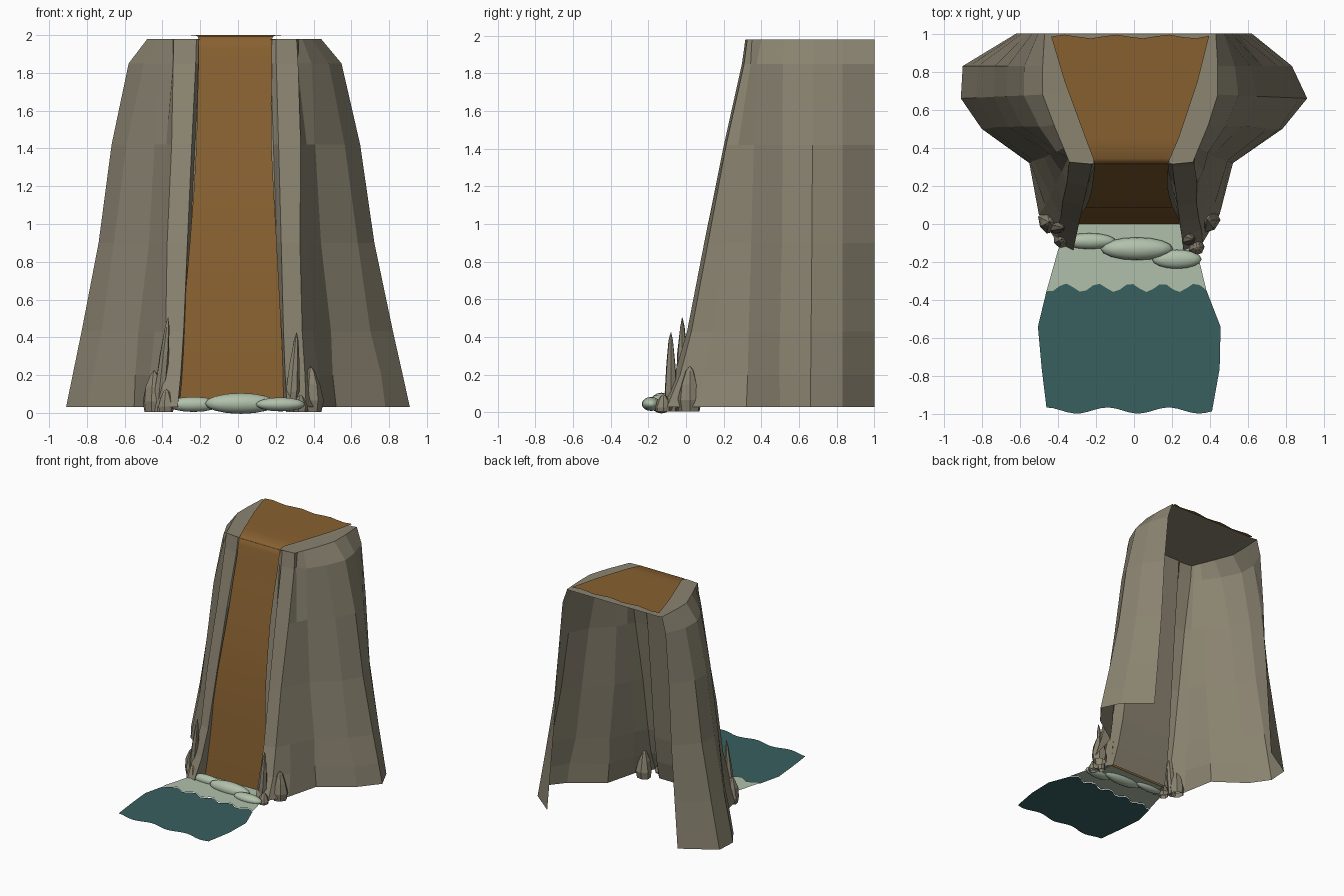
import bpy, bmesh, math, random
from mathutils import Vector

if "Cube" in bpy.data.objects:
    bpy.data.objects.remove(bpy.data.objects["Cube"])
random.seed(4)

def material(name, rgb):
    m = bpy.data.materials.new(name)
    m.diffuse_color = (*rgb, 1)
    m.use_nodes = True
    m.node_tree.nodes["Principled BSDF"].inputs["Base Color"].default_value = m.diffuse_color
    return m

STONE = material("grey brown stone", (.255, .228, .163))
WATER = material("amber falling water", (.245, .118, .030))
POOL = material("deep teal water", (.040, .115, .115))
FOAM = material("pale green foam", (.44, .53, .41))

def finish(name, bm, mat, smooth=False):
    me = bpy.data.meshes.new(name)
    bm.to_mesh(me)
    bm.free()
    me.materials.append(mat)
    ob = bpy.data.objects.new(name, me)
    bpy.context.collection.objects.link(ob)
    for p in me.polygons:
        p.use_smooth = smooth
    return ob

def grid(bm, rows, flip=False):
    """Skin a list of equal-length rows of points."""
    vs = [[bm.verts.new(p) for p in r] for r in rows]
    for a, b in zip(vs, vs[1:]):
        for i in range(len(a) - 1):
            q = (a[i], a[i + 1], b[i + 1], b[i])
            bm.faces.new(q[::-1] if flip else q)

# cliff: columns around an open-backed shell (base x, base y, top x, top y)
LEFT = [(-.62, 1, -.47, 1), (-.90, .83, -.48, .83), (-.91, .66, -.48, .68),
        (-.80, .50, -.42, .52), (-.55, .32, -.37, .40), (-.50, .05, -.35, .35),
        (-.40, -.10, -.34, .325), (-.32, -.14, -.22, .315), (-.31, .02, -.20, .33)]
RIGHT = [(.62, 1, .43, 1), (.83, .83, .44, .83), (.91, .66, .44, .68),
         (.78, .50, .39, .52), (.52, .32, .34, .40), (.45, .05, .32, .35),
         (.36, -.10, .31, .325), (.26, -.14, .20, .315), (.24, .02, .17, .33)]
ZS = [.03, .20, .43, .90, 1.42, 1.85, 1.98]
F_SIDE = [0, .08, .19, .40, .56, .77, 1]
F_FRONT = [0, .17, .32, .52, .75, .96, 1]
cols = LEFT + RIGHT[::-1]
rows = []
for k, z in enumerate(ZS):
    row = []
    for i, (bx, by, tx, ty) in enumerate(cols):
        j = min(i, len(cols) - 1 - i)
        f = F_SIDE[k] if j < 5 else F_FRONT[k]
        n = .012 if 0 < k < 6 and 2 < j < 7 else 0
        row.append((bx + (tx - bx) * f + random.uniform(-n, n),
                    by + (ty - by) * f + random.uniform(-n, n) * .6, z))
    rows.append(row)
bm = bmesh.new()
grid(bm, rows)
# cliff top: lips either side and the bed under the water
INNER = [.43, .385, .335, .28, .235, .215, .205, .20, .20]
top = []
for j, (l, r) in enumerate(zip(LEFT, RIGHT)):
    top.append([(l[2], l[3], 1.98), (-INNER[j], l[3], 1.975),
                (INNER[j] - .03, l[3], 1.975), (r[2], r[3], 1.98)])
grid(bm, top, True)
bmesh.ops.remove_doubles(bm, verts=bm.verts, dist=.0005)
finish("cliff", bm, STONE)

# falling water: ribbon along a side profile (y, z, left x, right x)
PROFILE = [(0, .03, -.31, .24), (.015, .20, -.31, .24), (.04, .43, -.295, .23),
           (.085, .90, -.255, .205), (.135, 1.16, -.235, .19), (.19, 1.42, -.22, .177),
           (.24, 1.64, -.215, .176), (.285, 1.83, -.21, .18), (.305, 1.93, -.21, .18),
           (.32, 1.98, -.21, .18), (.345, 1.996, -.215, .19), (.45, 2.0, -.255, .235),
           (.60, 2.0, -.31, .285), (.75, 2.0, -.365, .335), (.985, 2.0, -.435, .395)]
bm = bmesh.new()
rows = []
for k, (y, z, xl, xr) in enumerate(PROFILE):
    wave = .01 if k == len(PROFILE) - 1 else 0
    rows.append([(xl + (xr - xl) * i / 12, y + wave * math.sin(i * 1.6), z)
                 for i in range(13)])
grid(bm, rows)
finish("waterfall", bm, WATER, True)

# foam apron and pool share a wavy seam
def seam(t):
    return -.335 - .022 * math.sin(t * 31 + 1)

def sheet(name, stations, mat, z):
    bm = bmesh.new()
    rows = []
    for y, xl, xr in stations:
        row = []
        for i in range(25):
            t = i / 24
            yy = seam(t) if y == "seam" else y
            if y == -.98:
                yy += .016 * math.sin(t * 17 + 1.6)
            row.append((xl + (xr - xl) * t, yy, z))
        rows.append(row)
    grid(bm, rows, True)
    finish(name, bm, mat)

sheet("foam_apron", [(.0, -.32, .24), (-.14, -.40, .33), ("seam", -.46, .38)], FOAM, .035)
sheet("pool", [("seam", -.46, .38), (-.54, -.505, .455), (-.76, -.485, .45),
               (-.98, -.46, .41)], POOL, .03)

# foam mounds at the foot of the fall
def mound(name, loc, radii):
    bm = bmesh.new()
    bmesh.ops.create_uvsphere(bm, u_segments=16, v_segments=8, radius=1)
    for v in bm.verts:
        v.co = Vector(loc) + Vector(a * b for a, b in zip(v.co, radii))
    finish(name, bm, FOAM, True)

mound("foam_mound_left", (-.235, -.09, .045), (.14, .042, .04))
mound("foam_mound_middle", (.015, -.13, .05), (.19, .06, .055))
mound("foam_mound_right", (.225, -.185, .045), (.13, .05, .037))

# faceted rocks flanking the foot
def rock(name, x, y, r, h, lean=0):
    bm = bmesh.new()
    rows = []
    for s, t in ((.85, 0), (1, .25), (.75, .6), (.35, .9), (.04, 1)):
        ring = []
        for i in range(7):
            a = i * math.tau / 7
            q = r * s * random.uniform(.88, 1.1)
            ring.append((x + lean * t + q * math.cos(a), y + q * math.sin(a), h * t + .005))
        rows.append(ring + ring[:1])
    grid(bm, rows)
    bmesh.ops.remove_doubles(bm, verts=bm.verts, dist=.0001)
    finish(name, bm, STONE)

rock("rock_right", .385, .02, .065, .24)
rock("rock_left", -.445, .01, .06, .22)
rock("rock_right_low", .33, -.12, .045, .09)
rock("rock_left_low", -.38, -.08, .045, .12)
rock("rock_right_spike", .28, -.08, .035, .42, .03)
rock("rock_left_spike", -.42, -.02, .035, .5, .05)
